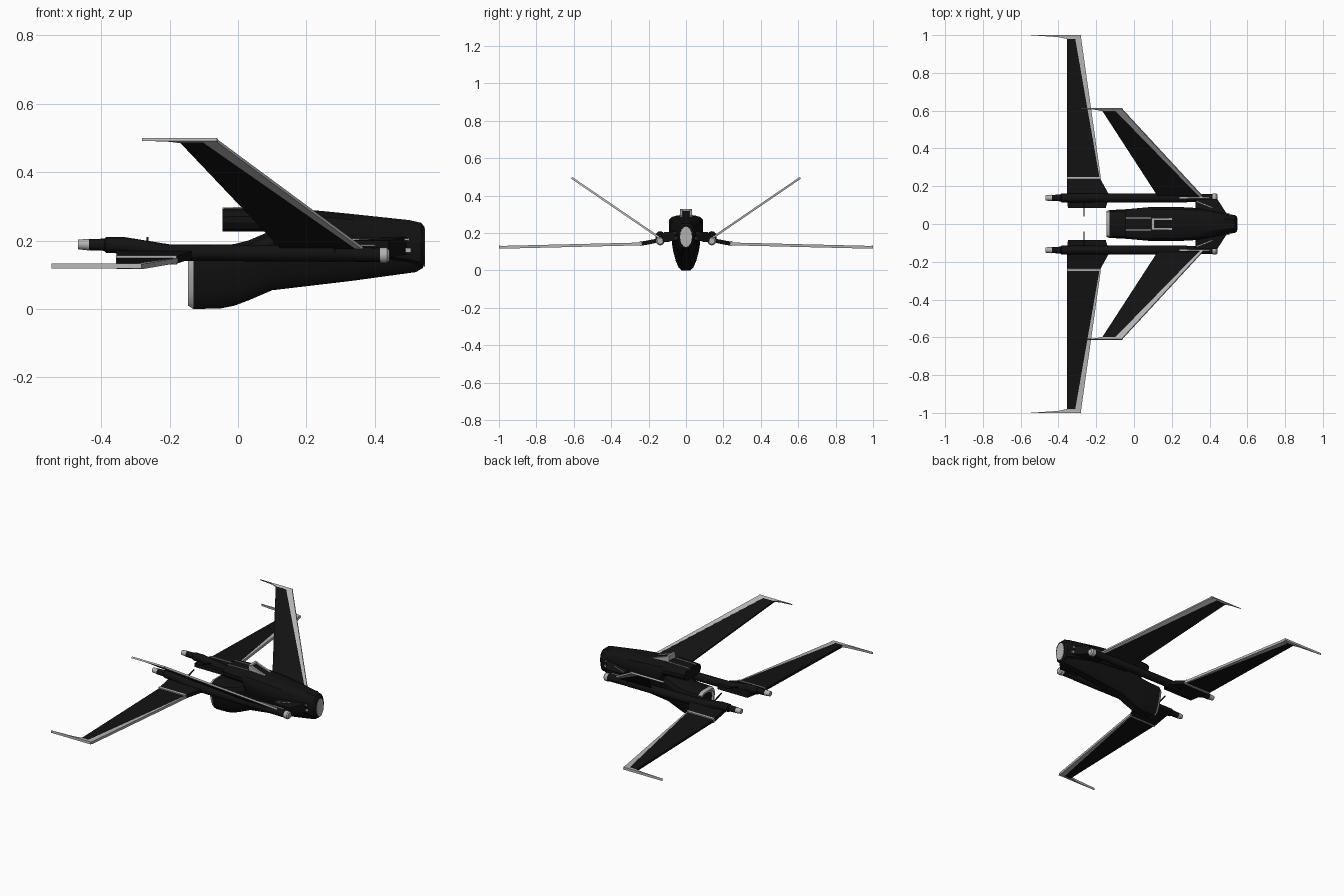
import bpy, bmesh, math

if "Cube" in bpy.data.objects:
    bpy.data.objects.remove(bpy.data.objects["Cube"])


def material(name, v):
    m = bpy.data.materials.new(name)
    m.diffuse_color = (v, v, v, 1)
    m.use_nodes = True
    m.node_tree.nodes["Principled BSDF"].inputs["Base Color"].default_value = m.diffuse_color
    return m


DARK = material("dark_paint", 0.006)
LIGHT = material("light_metal", 0.45)


def finish(name, bm, mat, mirror):
    bmesh.ops.recalc_face_normals(bm, faces=bm.faces)
    me = bpy.data.meshes.new(name)
    bm.to_mesh(me)
    bm.free()
    ob = bpy.data.objects.new(name, me)
    bpy.context.collection.objects.link(ob)
    me.materials.append(mat)
    if mirror:
        mod = ob.modifiers.new("mirror", "MIRROR")
        mod.use_axis = (False, True, False)
    return ob


def loft(name, profile, sections, mat, y=0.0, mirror=False):
    """Skin a closed profile through sections (x, z_low, z_high, half_width)."""
    bm = bmesh.new()
    rings = [[bm.verts.new((x, y + w * a, lo + (hi - lo) * b)) for a, b in profile]
             for x, lo, hi, w in sections]
    n = len(profile)
    for r, s in zip(rings, rings[1:]):
        for i in range(n):
            bm.faces.new((r[i], r[(i + 1) % n], s[(i + 1) % n], s[i]))
    bm.faces.new(rings[0])
    bm.faces.new(rings[-1])
    ob = finish(name, bm, mat, mirror)
    bpy.ops.object.select_all(action='DESELECT')
    ob.select_set(True)
    bpy.context.view_layer.objects.active = ob
    bpy.ops.object.shade_smooth_by_angle(angle=math.radians(32))
    return ob


def panel(name, rows, thick, mat, mirror=True):
    """Flat plate through rows (x_front, x_back, y, z), mirrored left and right."""
    bm = bmesh.new()
    vs = [(bm.verts.new((a, y, z)), bm.verts.new((b, y, z))) for a, b, y, z in rows]
    for p, q in zip(vs, vs[1:]):
        bm.faces.new((p[0], p[1], q[1], q[0]))
    ob = finish(name, bm, mat, mirror)
    sol = ob.modifiers.new("thickness", "SOLIDIFY")
    sol.thickness = thick
    sol.offset = 0
    return ob


def tube(name, rings, mat, y):
    """Round mirrored tube along x through (x, z, radius)."""
    loft(name, ROUND, [(x, z - r, z + r, r) for x, z, r in rings], mat, y, True)


def closed(half):
    return half + [(-a, b) for a, b in reversed(half)]


ROUND = [(math.cos(math.tau * i / 16), 0.5 + 0.5 * math.sin(math.tau * i / 16)) for i in range(16)]
KEEL = closed([(.3, 0), (.52, .08), (.72, .27), (.9, .55), (1, .8), (.88, .93), (.5, 1)])
CROWN = closed([(.5, 0), (.85, .12), (1, .4), (1, .65), (.85, .87), (.5, 1)])
BOX = closed([(1, 0), (1, 1)])

# Fuselage: deep lower hull and overhanging upper hull
loft("lower_hull", KEEL, [
    (-.13, 0, .183, .075), (-.05, .002, .185, .076), (-.01, .01, .19, .076),
    (.03, .025, .2, .076), (.10, .055, .23, .076), (.33, .082, .23, .074),
    (.52, .108, .22, .045), (.54, .12, .21, .038)], DARK)
loft("upper_hull", CROWN, [
    (-.045, .226, .293, .078), (.09, .226, .295, .09), (.11, .16, .295, .09),
    (.24, .155, .287, .09), (.33, .15, .278, .085), (.50, .13, .26, .052),
    (.535, .12, .252, .047), (.545, .135, .24, .038)], DARK)
loft("nose_plate", ROUND, [(.54, .125, .235, .034), (.547, .125, .235, .032)], LIGHT)
loft("engine_ring", KEEL, [
    (-.13, 0, .183, .075), (-.146, .01, .175, .068), (-.146, .02, .165, .058),
    (-.135, .025, .16, .054)], LIGHT)
loft("engine_core", KEEL, [(-.13, .03, .155, .05), (-.138, .03, .155, .05)], DARK)

# Canopy with raised frame, and spine rails
loft("canopy", BOX, [(.098, .28, .322, .026), (.20, .28, .288, .022)], DARK)
loft("canopy_rail", BOX, [(.095, .285, .329, .006), (.20, .275, .293, .006)], LIGHT, .026, True)
loft("canopy_crossbar", BOX, [(.093, .30, .33, .031), (.108, .30, .328, .031)], LIGHT)
loft("spine_rail", BOX, [(-.045, .285, .297, .003), (.09, .285, .299, .003)], LIGHT, .032, True)

# Shoulders joining the hull to the booms
panel("shoulder", [(.50, .325, .03, .185), (.49, .325, .055, .185), (.44, .325, .13, .175)], .05, DARK)
panel("shoulder_stripe", [(.34, .33, .118, .203), (.50, .49, .056, .203)], .006, LIGHT)
panel("nose_marker", [(.505, .49, .054, .165), (.505, .49, .054, .178)], .006, LIGHT)

# Cranked booms carrying guns at both ends
BY = .138
tube("boom", [(-.39, .187, .018), (-.385, .187, .023), (-.33, .186, .024), (-.2, .165, .024),
              (.28, .162, .024), (.285, .16, .021), (.42, .158, .021)], DARK, BY)
tube("boom_front_ring", [(.415, .157, .023), (.435, .157, .023), (.442, .157, .016)], LIGHT, BY)
tube("boom_rear_neck", [(-.44, .188, .016), (-.385, .188, .018)], DARK, BY)
tube("boom_rear_tip", [(-.468, .189, .014), (-.435, .188, .017)], LIGHT, BY)
panel("boom_stripe", [(.40, .24, BY - .004, .186), (.40, .24, BY + .004, .186)], .004, LIGHT)
panel("boom_antenna", [(-.262, -.268, .115, .185), (-.262, -.268, .04, .207)], .006, DARK)

# Main wings: root, dark surface, light edge and swept-back tip spike
panel("wing_root", [(-.15, -.35, .085, .165), (-.13, -.355, .15, .16), (-.18, -.355, .24, .143)], .022, DARK)
panel("wing_band", [(-.178, -.356, .236, .144), (-.18, -.356, .248, .143)], .026, LIGHT)
panel("wing", [(-.18, -.355, .24, .142), (-.31, -.355, .985, .124)], .014, DARK)
panel("wing_edge", [(-.175, -.182, .24, .142), (-.28, -.312, .985, .124)], .015, LIGHT)
panel("wing_tip", [(-.28, -.356, .98, .125), (-.28, -.40, .99, .125), (-.282, -.545, 1.0, .126)], .014, LIGHT)

# Upper canted fins, made the same way
panel("fin", [(.35, .125, .15, .18), (-.10, -.17, .605, .491)], .01, DARK)
panel("fin_edge", [(.365, .348, .145, .177), (-.06, -.102, .605, .491)], .011, LIGHT)
panel("fin_tip", [(-.058, -.165, .60, .488), (-.06, -.20, .607, .493), (-.062, -.28, .612, .496)], .01, LIGHT)
